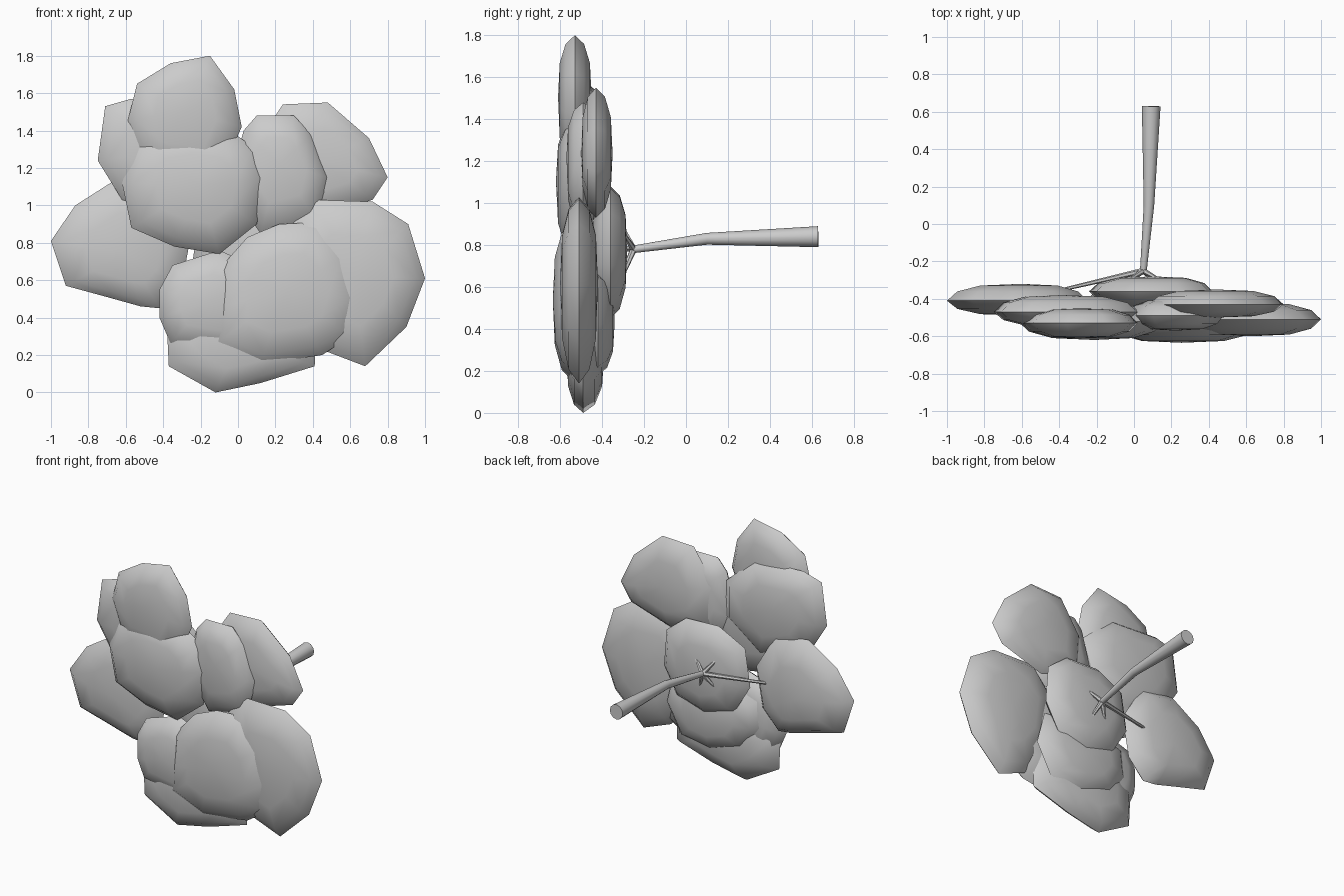
import bpy
import bmesh
import math
from mathutils import Vector

default_cube = bpy.data.objects.get("Cube")
if default_cube:
    bpy.data.objects.remove(default_cube, do_unlink=True)

# One plain grey for the whole model
grey = bpy.data.materials.new("plain grey")
grey.use_nodes = True
colour = (0.6, 0.6, 0.6, 1)
grey.diffuse_color = colour
grey.node_tree.nodes["Principled BSDF"].inputs["Base Color"].default_value = colour

# Each ring: how far out from the centre, how much of the dome height
DOME = ((0.86, 0.55), (0.55, 0.9))


def finish(name, bm, angle):
    bmesh.ops.recalc_face_normals(bm, faces=bm.faces)
    mesh = bpy.data.meshes.new(name)
    bm.to_mesh(mesh)
    bm.free()
    mesh.materials.append(grey)
    obj = bpy.data.objects.new(name, mesh)
    bpy.context.collection.objects.link(obj)
    bpy.ops.object.select_all(action="DESELECT")
    obj.select_set(True)
    bpy.context.view_layer.objects.active = obj
    bpy.ops.object.shade_smooth_by_angle(angle=math.radians(angle))
    return obj


def skin(bm, lower, upper):
    count = len(lower)
    for i in range(count):
        j = (i + 1) % count
        bm.faces.new((lower[i], lower[j], upper[j], upper[i]))


def lobe(name, front, rim, back, outline):
    """Flat cushion: a many-sided rim with a dome to the front and the back."""
    bm = bmesh.new()
    points = [Vector((x, rim, z)) for x, z in outline]
    centre = sum(points, Vector()) / len(points)
    rim_verts = [bm.verts.new(p) for p in points]
    for depth in (front - rim, back - rim):
        previous = rim_verts
        for spread, height in DOME:
            push = Vector((0, depth * height, 0))
            ring = [bm.verts.new(centre.lerp(p, spread) + push) for p in points]
            skin(bm, previous, ring)
            previous = ring
        tip = bm.verts.new(centre + Vector((0, depth, 0)))
        for i, vert in enumerate(previous):
            bm.faces.new((vert, previous[(i + 1) % len(previous)], tip))
    return finish(name, bm, 60)


def tube(name, path, radii, sides):
    """Tapered tube through the path, capped at both ends."""
    bm = bmesh.new()
    path = [Vector(p) for p in path]
    previous = None
    for i, point in enumerate(path):
        along = path[min(i + 1, len(path) - 1)] - path[max(i - 1, 0)]
        turn = along.to_track_quat("Z", "Y")
        ring = []
        for k in range(sides):
            a = math.tau * k / sides
            offset = Vector((math.cos(a), math.sin(a), 0)) * radii[i]
            ring.append(bm.verts.new(point + turn @ offset))
        if previous:
            skin(bm, previous, ring)
        else:
            bm.faces.new(ring)
        previous = ring
    bm.faces.new(previous)
    return finish(name, bm, 40)


# Upper lobes
lobe("top_lobe", -.61, -.53, -.45, (
    (-.15, 1.8), (-.36, 1.76), (-.54, 1.65), (-.59, 1.45), (-.5, 1.2),
    (-.1, 1.15), (.02, 1.42), (-.02, 1.62)))
lobe("middle_front_lobe", -.62, -.52, -.43, (
    (-.53, 1.37), (-.28, 1.42), (-.03, 1.39), (.1, 1.3), (.16, 1.15),
    (.1, .9), (-.1, .74), (-.34, .78), (-.57, .88), (-.62, 1.12)))
lobe("upper_right_back_lobe", -.55, -.47, -.38, (
    (-.71, 1.53), (-.57, 1.57), (-.2, 1.55), (.02, 1.35), (.02, 1.1),
    (-.25, .9), (-.62, 1.03), (-.75, 1.24)))
lobe("upper_left_back_lobe", -.5, -.43, -.35, (
    (.8, 1.15), (.7, 1.36), (.48, 1.55), (.24, 1.54), (.08, 1.3),
    (.1, 1.02), (.4, .93), (.72, 1.03)))
lobe("upper_left_front_lobe", -.57, -.49, -.4, (
    (.03, 1.4), (.1, 1.48), (.3, 1.48), (.39, 1.38), (.48, 1.15),
    (.42, .92), (.12, .85), (-.05, 1.1)))

# Side lobes
lobe("right_side_lobe", -.49, -.41, -.32, (
    (-1, .81), (-.87, 1), (-.65, 1.14), (-.4, 1.1), (-.25, .85),
    (-.3, .58), (-.42, .45), (-.52, .46), (-.7, .51), (-.92, .57)))
lobe("left_side_lobe", -.6, -.51, -.42, (
    (1, .61), (.91, .9), (.72, 1.02), (.4, 1.03), (.25, .85),
    (.3, .45), (.47, .22), (.68, .14), (.9, .35)))

# Lower lobes
lobe("lower_front_lobe", -.635, -.54, -.44, (
    (-.1, .66), (.05, .83), (.22, .9), (.43, .91), (.6, .75), (.67, .5),
    (.6, .3), (.45, .2), (.12, .15), (-.13, .25), (-.12, .45)))
lobe("lower_right_lobe", -.59, -.5, -.41, (
    (-.42, .55), (-.35, .68), (-.1, .76), (.15, .65), (.15, .35),
    (0, .2), (-.36, .26), (-.42, .4)))
lobe("bottom_lobe", -.57, -.49, -.39, (
    (-.38, .35), (-.37, .14), (-.12, 0), (.12, .05), (.41, .14),
    (.42, .4), (.2, .6), (-.2, .58)))

# Back lobes
lobe("centre_back_lobe", -.45, -.36, -.28, (
    (-.2, .98), (0, 1.08), (.25, 1.07), (.4, .95), (.42, .7),
    (.32, .52), (.1, .45), (-.12, .52), (-.24, .72)))
lobe("lower_back_lobe", -.48, -.42, -.34, (
    (-.25, .6), (.05, .7), (.38, .65), (.44, .42), (.33, .22),
    (.1, .18), (-.15, .26), (-.27, .42)))

# Stalk, with small roots that grip the back
joint = (.05, -.25, .78)
tube("stalk", (joint, (.08, .1, .83), (.092, .63, .84)), (.018, .028, .05), 12)
tips = ((-.38, -.35, .79), (.13, -.295, .85), (-.02, -.295, .87),
        (.1, -.295, .67), (-.01, -.295, .69))
for number, tip in enumerate(tips):
    tube("root_%d" % number, (joint, tip), (.016, .009), 6)
